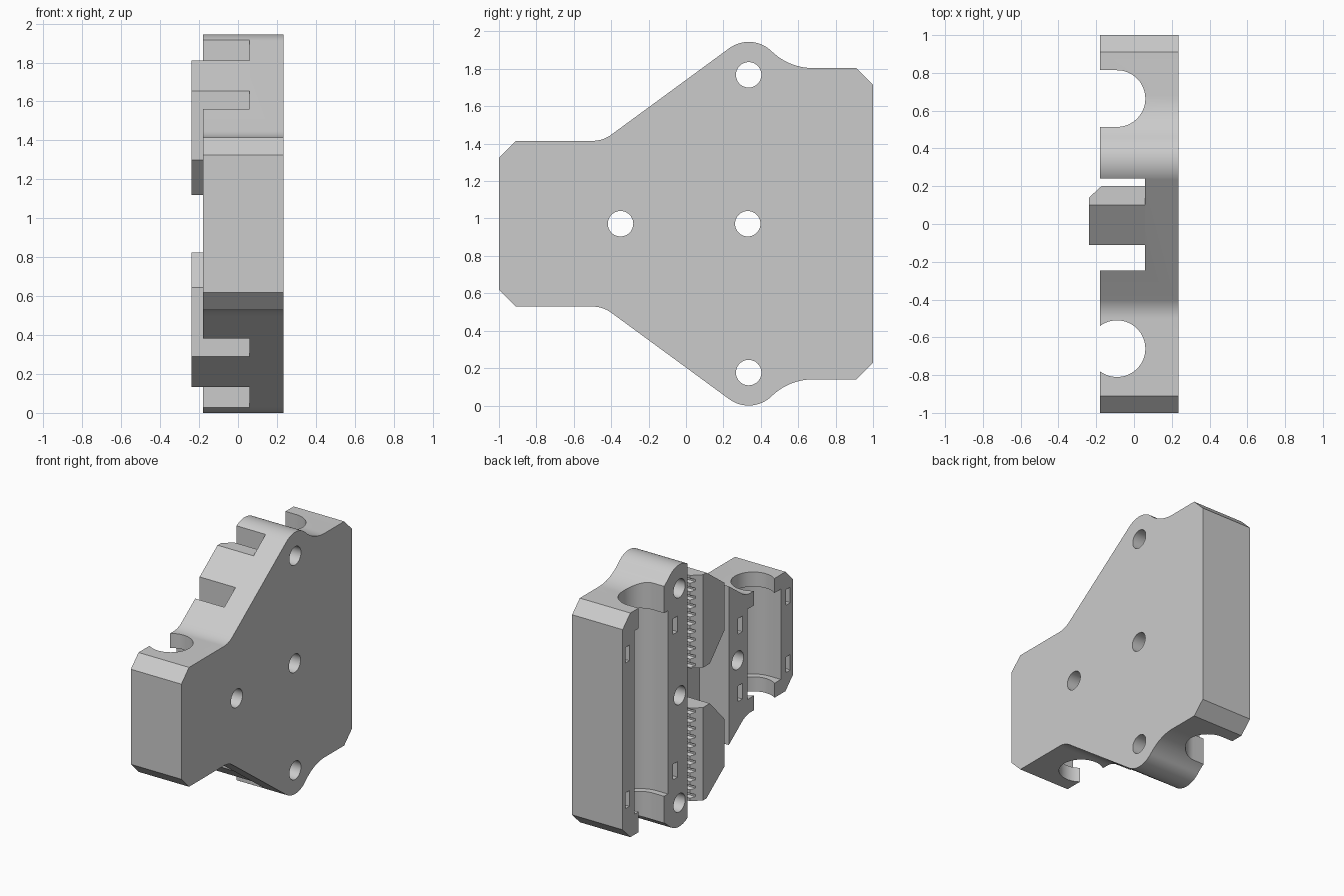
import bpy, bmesh
from math import sin, cos, radians, degrees, atan

cube = bpy.data.objects.get("Cube")
if cube:
    bpy.data.objects.remove(cube, do_unlink=True)

MID = 0.972                      # height of the mirror plane
FACE, BACK, FLOOR, CLAMP = -0.18, 0.235, 0.059, -0.238

grey = bpy.data.materials.new("plain grey")
grey.use_nodes = True
grey.diffuse_color = (0.6, 0.6, 0.6, 1)
grey.node_tree.nodes["Principled BSDF"].inputs["Base Color"].default_value = (0.6, 0.6, 0.6, 1)


def arc(cx, cy, r, start, end, n=24):
    angles = [radians(start + (end - start) * i / n) for i in range(n + 1)]
    return [(cx + r * cos(a), cy + r * sin(a)) for a in angles]


def prism(name, outline, axis, low, high):
    """Extrude a closed 2D outline along x (outline in y, z) or z (outline in x, y)."""
    bm = bmesh.new()
    place = (lambda p: (low, *p)) if axis == "x" else (lambda p: (*p, low))
    face = bm.faces.new([bm.verts.new(place(p)) for p in outline])
    new = bmesh.ops.extrude_face_region(bm, geom=[face])["geom"]
    step = (high - low, 0, 0) if axis == "x" else (0, 0, high - low)
    bmesh.ops.translate(bm, vec=step, verts=[v for v in new if isinstance(v, bmesh.types.BMVert)])
    bmesh.ops.recalc_face_normals(bm, faces=bm.faces)
    mesh = bpy.data.meshes.new(name)
    bm.to_mesh(mesh)
    bm.free()
    mesh.materials.append(grey)
    obj = bpy.data.objects.new(name, mesh)
    bpy.context.collection.objects.link(obj)
    return obj


def activate(obj):
    bpy.ops.object.select_all(action="DESELECT")
    obj.select_set(True)
    bpy.context.view_layer.objects.active = obj


def cut(obj, outline, axis, low, high):
    cutter = prism("cutter", outline, axis, low, high)
    cutter.hide_render = True
    mod = obj.modifiers.new("cut", "BOOLEAN")
    mod.operation, mod.solver, mod.object = "DIFFERENCE", "EXACT", cutter
    activate(obj)
    bpy.ops.object.modifier_apply(modifier=mod.name)
    bpy.data.objects.remove(cutter, do_unlink=True)


def flip(points):
    return [(y, 2 * MID - z) for y, z in reversed(points)]


# Carriage plate: upper half of the side outline, mirrored for the lower half
slope = degrees(atan(0.725))
peak_y, peak_z, peak_r = 0.335, 1.768, 0.176
valley_y, valley_r, shoulder = 0.68, 0.318, 1.804
join = degrees(atan((shoulder + valley_r - peak_z) / (valley_y - peak_y)))
upper = [(-1, 1.325), (-0.91, 1.415)]
upper += arc(-0.5, 1.415 + 0.17, 0.17, -90, -90 + slope, 10)
upper += arc(peak_y, peak_z, peak_r, 90 + slope, join)
upper += arc(valley_y, shoulder + valley_r, valley_r, 180 + join, 270, 16)[1:]
upper += [(0.91, shoulder), (1, 1.715)]
plate = prism("carriage_plate", upper + flip(upper), "x", FACE, BACK)

# Belt channel through the full height
cut(plate, [(-0.4, -0.245), (FLOOR, -0.245), (FLOOR, 0.24), (-0.4, 0.24)], "z", -1, 3)


def slot(cy, r):
    return [(-0.4, cy - r)] + arc(-0.09, cy, r, -90, 90, 32) + [(-0.4, cy + r)]


# Rod passages, bearing pockets and the curved tie tunnels around them
circle = arc(-0.09, -0.66, 0.15, 0, 360, 64)[:-1]
cut(plate, slot(0.664, 0.15), "z", -1, 3)
cut(plate, circle, "z", -1, 3)
for cy, half, tie_offset in ((0.664, 0.68, 0.54), (-0.66, 0.335, 0.25)):
    cut(plate, slot(cy, 0.195), "z", MID - half, MID + half)
    tunnel = arc(-0.13, cy, 0.31, -125, 125) + arc(-0.13, cy, 0.26, 125, -125)
    for z in (MID - tie_offset, MID + tie_offset):
        cut(plate, tunnel, "z", z - 0.058, z + 0.058)

# Screw holes
for y, z in ((peak_y, peak_z), (peak_y, 2 * MID - peak_z), (0.33, MID), (-0.35, MID)):
    cut(plate, arc(y, z, 0.068, 0, 360, 48)[:-1], "x", -1, 1)

# Toothed belt clamps
pitch, depth = 0.0625, 0.025
clamp = [(0.2, 1.12), (0.06, 1.12), (-0.11, 1.30), (-0.11, 1.655), (0.1, 1.81), (0.2, 1.81)]
for i in range(11):
    z = 1.80 - i * pitch
    clamp += [(0.2, z - 0.012), (0.2 - depth, z - 0.022),
              (0.2 - depth, z - 0.038), (0.2, z - 0.048)]
clamps = [prism("upper_belt_clamp", clamp, "x", CLAMP, FLOOR + 0.01),
          prism("lower_belt_clamp", flip(clamp), "x", CLAMP, FLOOR + 0.01)]
for obj in clamps:
    # Lead-in chamfer on the toothed edge
    cut(obj, [(CLAMP - 0.06, 0.085), (CLAMP + 0.12, 0.25), (CLAMP - 0.06, 0.25)], "z", -1, 3)

for obj in [plate] + clamps:
    activate(obj)
    bpy.ops.object.shade_smooth_by_angle(angle=radians(20))
